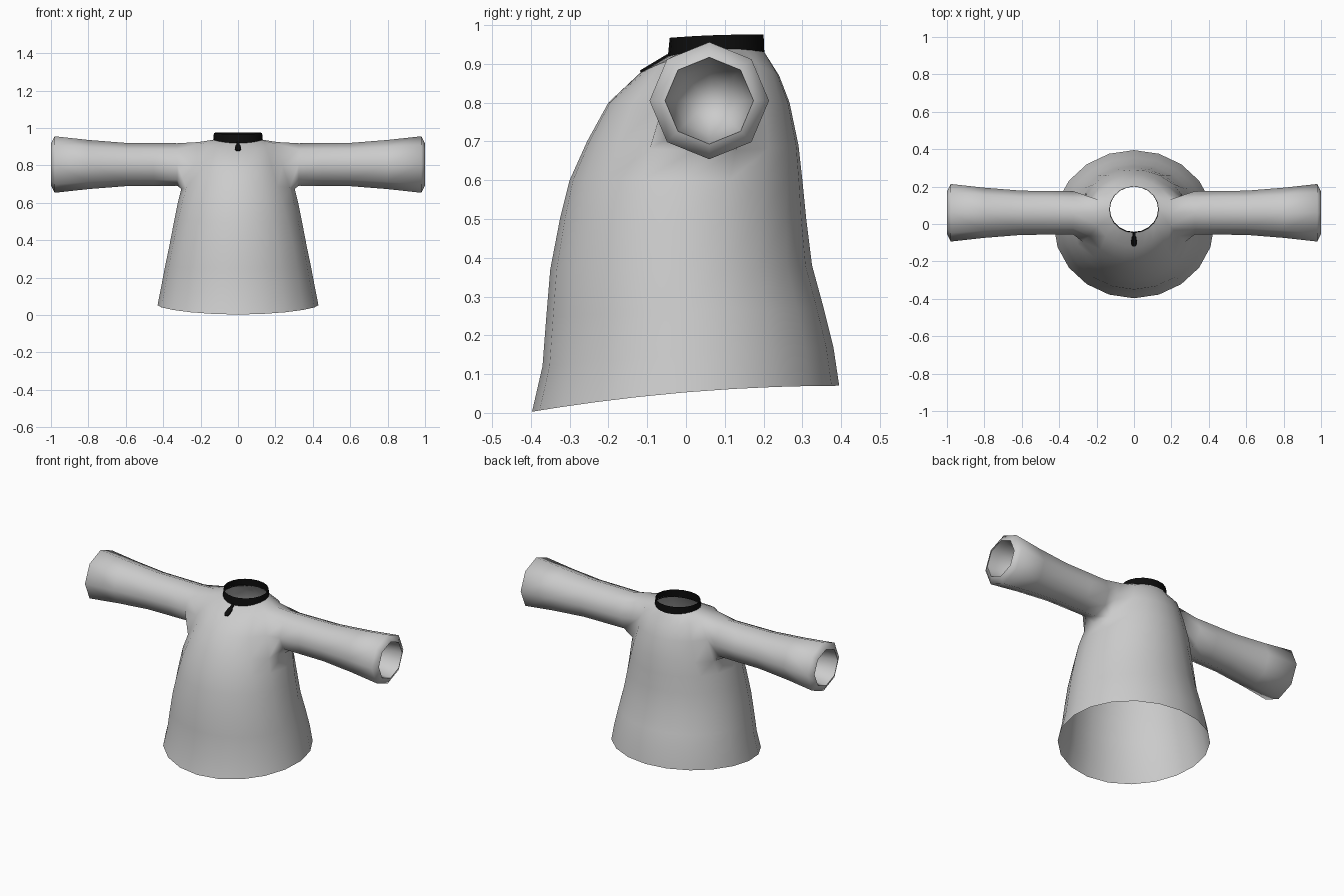
import bpy, bmesh, math

if "Cube" in bpy.data.objects:
    bpy.data.objects.remove(bpy.data.objects["Cube"])

N = 20                                   # sides of the body
ARM_Y, ARM_Z = 0.06, 0.805               # sleeve axis


def material(name, rgb):
    m = bpy.data.materials.new(name)
    m.diffuse_color = (*rgb, 1.0)
    m.use_nodes = True
    m.node_tree.nodes["Principled BSDF"].inputs["Base Color"].default_value = m.diffuse_color
    return m


grey = material("light grey cloth", (0.6, 0.6, 0.6))
black = material("black trim", (0.004, 0.004, 0.004))


def finish(bm, name, mat):
    bmesh.ops.recalc_face_normals(bm, faces=bm.faces)
    for f in bm.faces:
        f.smooth = True
    me = bpy.data.meshes.new(name)
    bm.to_mesh(me)
    bm.free()
    me.set_sharp_from_angle(angle=math.radians(80))
    me.materials.append(mat)
    ob = bpy.data.objects.new(name, me)
    bpy.context.collection.objects.link(ob)
    return ob


def ring(bm, zf, zm, zb, yf, yb, hw, warp=0.0):
    """Oval ring with its own height at the front, sides and back."""
    out = []
    for i in range(N):
        t = 2 * math.pi * i / N
        a = t + warp * math.sin(2 * t)   # spread points out at the armholes
        u = math.sin(a)
        z = zm + (zb - zf) / 2 * u + ((zb + zf) / 2 - zm) * u * u
        out.append(bm.verts.new((hw * math.cos(a), (yf + yb) / 2 + (yb - yf) / 2 * u, z)))
    return out


def bridge(bm, a, b, skip=()):
    n = len(a)
    for i in range(n):
        if i not in skip:
            j = (i + 1) % n
            bm.faces.new((a[i], a[j], b[j], b[i]))


# Body: stacked oval rings, front / side / back heights, then front y, back y, half width
rows = [
    (0.003, 0.053, 0.07, -0.397, 0.395, 0.43, 0),
    (0.12, 0.15, 0.17, -0.37, 0.38, 0.411, 0),
    (0.25, 0.26, 0.27, -0.36, 0.355, 0.39, 0),
    (0.37, 0.37, 0.38, -0.35, 0.325, 0.367, 0),
    (0.50, 0.50, 0.50, -0.325, 0.31, 0.342, 0.05),
    (0.60, 0.60, 0.60, -0.30, 0.30, 0.322, 0.12),
    (0.70, 0.675, 0.69, -0.255, 0.29, 0.303, 0.18),
    (0.80, 0.80, 0.80, -0.20, 0.267, 0.262, 0.2),
    (0.875, 0.925, 0.87, -0.12, 0.24, 0.21, 0.15),
    (0.92, 0.938, 0.933, -0.045, 0.20, 0.13, 0),
]
bm = bmesh.new()
rings = [ring(bm, *r) for r in rows]
LOW, MID, TOP = 6, 7, 8
arm_gap = (N - 1, 0, N // 2 - 1, N // 2)
for k in range(len(rings) - 1):
    bridge(bm, rings[k], rings[k + 1], arm_gap if k in (LOW, MID) else ())

# Sleeves: octagonal tubes growing from the armholes, ending in a hollow cuff
sleeve = [(0.325, 0.116), (0.45, 0.117), (0.6, 0.118), (0.8, 0.134), (0.98, 0.154),
          (1.0, 0.114), (0.95, 0.108), (0.87, 0.09), (0.82, 0.05)]
hole = [(TOP, 0), (TOP, 1), (MID, 1), (LOW, 1), (LOW, 0), (LOW, -1), (MID, -1), (TOP, -1)]
for side in (1, -1):
    prev = [rings[r][(j if side > 0 else N // 2 - j) % N] for r, j in hole]
    for x, rad in sleeve:
        cur = []
        for k in range(8):
            a = math.pi / 2 - k * math.pi / 4
            cur.append(bm.verts.new((side * x, ARM_Y + rad * math.cos(a),
                                     ARM_Z + rad * 0.98 * math.sin(a))))
        bridge(bm, prev, cur)
        prev = cur
    tip = bm.verts.new((side * 0.805, ARM_Y, ARM_Z))
    for k in range(8):
        bm.faces.new((prev[k], prev[(k + 1) % 8], tip))
finish(bm, "shirt_body", grey)

# Collar: thin upright band around the neck
bm = bmesh.new()
lower = ring(bm, 0.916, 0.93, 0.93, -0.047, 0.202, 0.132)
upper = ring(bm, 0.967, 0.974, 0.975, -0.042, 0.20, 0.129)
bridge(bm, lower, upper)
finish(bm, "collar", black)

# Neck tag: small flat drop lying on the chest below the collar
bm = bmesh.new()
half = [(0.0, 0.008), (0.25, 0.008), (0.4, 0.014), (0.8, 0.016), (0.95, 0.009)]
outline = [(s, w) for s, w in half] + [(s, -w) for s, w in reversed(half)]


def tag_point(s, w, lift):
    return (w, -0.045 - 0.075 * s - 0.51 * lift, 0.92 - 0.045 * s + 0.86 * lift)


top = [bm.verts.new(tag_point(s, w, 0.006)) for s, w in outline]
base = [bm.verts.new(tag_point(s, w, -0.002)) for s, w in outline]
bm.faces.new(top)
bm.faces.new(base[::-1])
bridge(bm, top, base)
finish(bm, "neck_tag", black)
